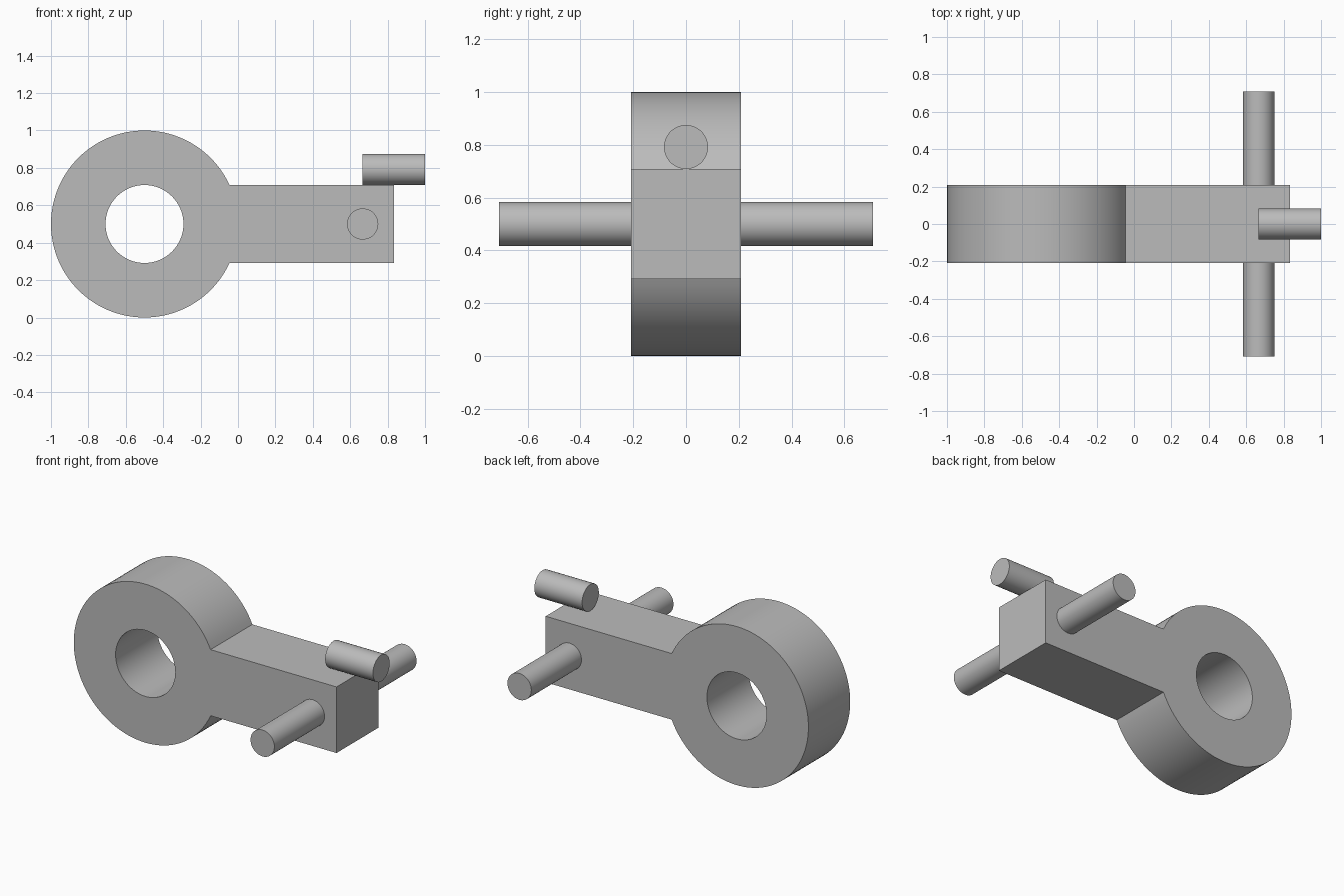
import bpy, bmesh, math
from mathutils import Matrix, Vector

if "Cube" in bpy.data.objects:
    bpy.data.objects.remove(bpy.data.objects["Cube"], do_unlink=True)

U = 1 / 12                      # design unit
CENTRE = Vector((-0.5, 0.5))    # ring centre in x, z
RING_R, HOLE_R, HALF = 6 * U, 2.5 * U, 2.5 * U
ARM_END = 10 * U

grey = bpy.data.materials.new("plain grey")
grey.use_nodes = True
colour = (0.5, 0.5, 0.5, 1)
grey.diffuse_color = colour
grey.node_tree.nodes["Principled BSDF"].inputs["Base Color"].default_value = colour


def finish(name, bm):
    """Turn a bmesh into a smooth shaded object with sharp edges kept."""
    mesh = bpy.data.meshes.new(name)
    bmesh.ops.recalc_face_normals(bm, faces=bm.faces)
    bm.to_mesh(mesh)
    bm.free()
    mesh.materials.clear()
    mesh.materials.append(grey)
    obj = bpy.data.objects.new(name, mesh)
    bpy.context.collection.objects.link(obj)
    bpy.ops.object.select_all(action='DESELECT')
    obj.select_set(True)
    bpy.context.view_layer.objects.active = obj
    bpy.ops.object.shade_smooth_by_angle(angle=math.radians(30))


def arc(radius, start, end, steps):
    return [CENTRE + radius * Vector((math.cos(a), math.sin(a)))
            for a in (start + (end - start) * i / steps for i in range(steps + 1))]


def rod(name, centre, length, axis):
    """Round pin along the given axis."""
    bm = bmesh.new()
    turn = Vector(axis).to_track_quat('Z', 'Y').to_matrix().to_4x4()
    bmesh.ops.create_cone(bm, cap_ends=True, segments=48, radius1=U, radius2=U,
                          depth=length, matrix=Matrix.Translation(centre) @ turn)
    finish(name, bm)


# Ring and arm: one filled outline with a round hole, extruded in depth
meet = math.asin(HALF / RING_R)
outline = arc(RING_R, meet, math.tau - meet, 88)
outline += [Vector((ARM_END, CENTRE.y - HALF)), Vector((ARM_END, CENTRE.y + HALF))]
hole = arc(HOLE_R, 0, math.tau, 64)[:-1]

bm = bmesh.new()
edges = []
for loop in (outline, hole):
    verts = [bm.verts.new((p.x, -HALF, p.y)) for p in loop]
    edges += [bm.edges.new((v, verts[i - 1])) for i, v in enumerate(verts)]
bmesh.ops.triangle_fill(bm, use_beauty=True, use_dissolve=False, edges=edges)
solid = bmesh.ops.extrude_face_region(bm, geom=bm.faces[:], use_keep_orig=True)
moved = [v for v in solid["geom"] if isinstance(v, bmesh.types.BMVert)]
bmesh.ops.translate(bm, verts=moved, vec=(0, 2 * HALF, 0))
finish("ring_and_arm", bm)

# Pin crossing the arm, and the short pin lying on its top
rod("cross_pin", (8 * U, 0, CENTRE.y), 17 * U, (0, 1, 0))
rod("top_pin", (10 * U, 0, CENTRE.y + HALF + U), 4 * U, (1, 0, 0))
